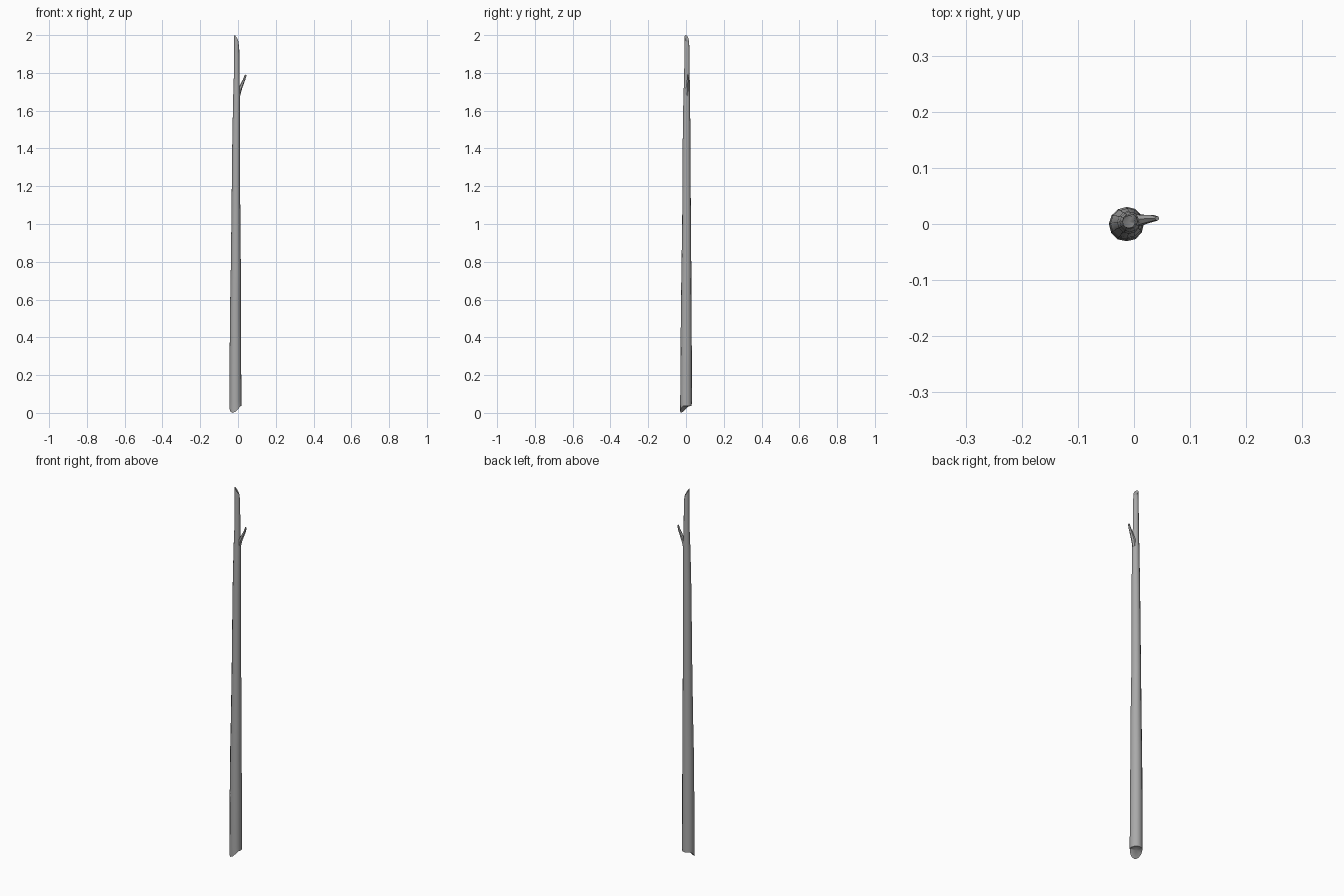
import bpy, bmesh, math, random
from mathutils import Vector

if "Cube" in bpy.data.objects:
    bpy.data.objects.remove(bpy.data.objects["Cube"])

random.seed(4)
SIDES = 12

# dark grey bark
bark = bpy.data.materials.new("bark")
bark.diffuse_color = (0.4, 0.4, 0.4, 1)
bark.use_nodes = True
bark.node_tree.nodes["Principled BSDF"].inputs["Base Color"].default_value = bark.diffuse_color


def tube(name, rings, sides, low_cut, high_cut, jitter=0.0, dent=0.0):
    """Loft horizontal rings (x, y, z, radius); the cuts shift the end rings in z by angle."""
    bm = bmesh.new()
    loops = []
    bumps = [1 + random.uniform(-jitter, jitter) for _ in range(sides)]
    for i, (x, y, z, r) in enumerate(rings):
        loop = []
        for k in range(sides):
            a = 2 * math.pi * k / sides
            dz = low_cut(a) if i == 0 else high_cut(a) if i == len(rings) - 1 else 0
            rr = r * bumps[k]
            loop.append(bm.verts.new((x + rr * math.cos(a), y + rr * math.sin(a), z + dz)))
        loops.append(loop)
    for lo, hi in zip(loops, loops[1:]):
        for k in range(sides):
            n = (k + 1) % sides
            bm.faces.new((lo[k], lo[n], hi[n], hi[k]))
    # broken end caps as fans
    for loop, sign in ((loops[0], 1), (loops[-1], -1)):
        c = sum((v.co for v in loop), Vector()) / sides
        mid = bm.verts.new(c + Vector((0, 0, sign * dent)))
        for k in range(sides):
            bm.faces.new((loop[k], mid, loop[(k + 1) % sides]))
    bmesh.ops.recalc_face_normals(bm, faces=bm.faces)
    me = bpy.data.meshes.new(name)
    bm.to_mesh(me)
    bm.free()
    me.materials.append(bark)
    ob = bpy.data.objects.new(name, me)
    bpy.context.collection.objects.link(ob)
    bpy.context.view_layer.objects.active = ob
    ob.select_set(True)
    bpy.ops.object.shade_smooth_by_angle(angle=math.radians(40))
    ob.select_set(False)
    return ob


# snapped foot: a splinter hangs down at the front left
def foot_cut(a):
    return -0.037 * max(0.0, math.cos(a - math.radians(-120))) ** 1.3


# slanted tip, highest at the front left
def tip_cut(a):
    return 0.019 * math.cos(a - math.radians(-150))


# long tapering, slightly wavering pole
tube("pole", [
    (-0.013, 0.000, 0.037, 0.031),
    (-0.013, 0.000, 0.06, 0.0312),
    (-0.013, 0.001, 0.34, 0.0302),
    (-0.013, 0.001, 0.55, 0.0285),
    (-0.011, 0.002, 0.75, 0.0268),
    (-0.011, 0.003, 1.00, 0.0236),
    (-0.010, 0.003, 1.25, 0.0218),
    (-0.009, 0.003, 1.45, 0.0206),
    (-0.007, 0.004, 1.67, 0.0182),
    (-0.007, 0.005, 1.78, 0.0148),
    (-0.007, 0.005, 1.93, 0.0138),
    (-0.009, 0.004, 1.981, 0.0115),
], SIDES, foot_cut, tip_cut, jitter=0.03, dent=0.006)

# small side twig
tube("twig", [
    (0.000, 0.006, 1.665, 0.008),
    (0.010, 0.007, 1.715, 0.0110),
    (0.022, 0.009, 1.742, 0.0085),
    (0.033, 0.010, 1.766, 0.0065),
    (0.041, 0.010, 1.790, 0.0040),
], 6, lambda a: 0.0, lambda a: -0.003 * math.cos(a))
